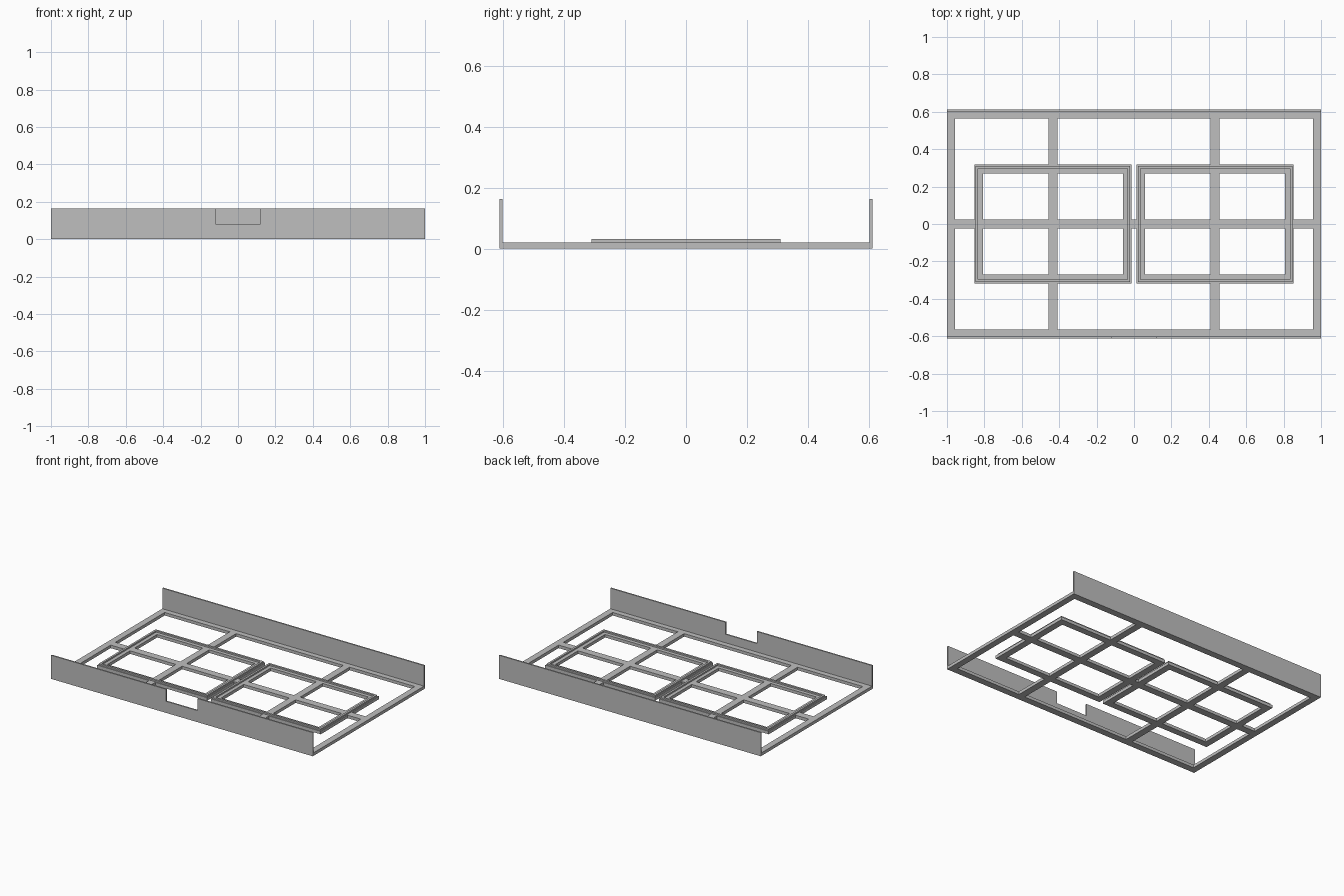
import bpy, bmesh

if "Cube" in bpy.data.objects:
    bpy.data.objects.remove(bpy.data.objects["Cube"])

grey = bpy.data.materials.new("light grey")
grey.diffuse_color = (0.52, 0.52, 0.52, 1)
grey.use_nodes = True
grey.node_tree.nodes["Principled BSDF"].inputs["Base Color"].default_value = grey.diffuse_color

FLOOR, LIP, WALL = 0.021, 0.031, 0.163   # heights
X, Y, T = 1.0, 0.612, 0.01               # half sizes, wall thickness


def cell_plate(name, rects, holes, z0, z1):
    """Solid plate from the union of rects minus holes, (x0, x1, y0, y1) each."""
    xs = sorted({v for r in rects + holes for v in r[:2]})
    ys = sorted({v for r in rects + holes for v in r[2:]})

    def inside(r, x, y):
        return r[0] < x < r[1] and r[2] < y < r[3]

    bm = bmesh.new()
    for xa, xb in zip(xs, xs[1:]):
        for ya, yb in zip(ys, ys[1:]):
            x, y = (xa + xb) / 2, (ya + yb) / 2
            if any(inside(r, x, y) for r in rects) and not any(inside(h, x, y) for h in holes):
                bm.faces.new([bm.verts.new((px, py, z0)) for px, py in
                              ((xa, ya), (xb, ya), (xb, yb), (xa, yb))])
    bmesh.ops.remove_doubles(bm, verts=bm.verts, dist=1e-5)
    ext = bmesh.ops.extrude_face_region(bm, geom=bm.faces[:], use_keep_orig=True)
    top = [v for v in ext["geom"] if isinstance(v, bmesh.types.BMVert)]
    bmesh.ops.translate(bm, verts=top, vec=(0, 0, z1 - z0))
    bmesh.ops.dissolve_limit(bm, angle_limit=0.01, verts=bm.verts, edges=bm.edges)
    finish(name, bm)


def wall(name, outline, y0, y1):
    """Upright wall from an x-z outline."""
    bm = bmesh.new()
    face = bm.faces.new([bm.verts.new((x, y0, z)) for x, z in outline])
    ext = bmesh.ops.extrude_face_region(bm, geom=[face], use_keep_orig=True)
    far = [v for v in ext["geom"] if isinstance(v, bmesh.types.BMVert)]
    bmesh.ops.translate(bm, verts=far, vec=(0, y1 - y0, 0))
    finish(name, bm)


def finish(name, bm):
    bmesh.ops.recalc_face_normals(bm, faces=bm.faces)
    mesh = bpy.data.meshes.new(name)
    bm.to_mesh(mesh)
    bm.free()
    mesh.materials.append(grey)
    bpy.context.collection.objects.link(bpy.data.objects.new(name, mesh))


def grow(r, d):
    return (r[0] - d, r[1] + d, r[2] - d, r[3] + d)


# Outer border, cross bars and the two panel rings as one lattice
yi = Y - T
panels = [(-0.854, -0.014, -0.317, 0.317), (0.014, 0.854, -0.317, 0.317)]
rects = [(-X, X, -yi, -0.565), (-X, X, 0.565, yi),
         (-X, -0.956, -yi, yi), (0.956, X, -yi, yi),
         (-X, X, -0.025, 0.025),
         (-0.458, -0.410, -yi, yi), (0.410, 0.458, -yi, yi)]
for p in panels:
    i = grow(p, -0.046)
    rects += [(p[0], i[0], p[2], p[3]), (i[1], p[1], p[2], p[3]),
              (p[0], p[1], p[2], i[2]), (p[0], p[1], i[3], p[3])]
cell_plate("base_lattice", rects, [], 0, FLOOR)

# Thin raised lips around both panels
for side, p in zip(("left", "right"), panels):
    cell_plate(side + "_panel_lip", [grow(p, -0.007)], [grow(p, -0.021)], FLOOR, LIP)

# Back wall, and front wall with a notch in its top edge
wall("back_wall", [(-X, 0), (X, 0), (X, WALL), (-X, WALL)], yi, Y)
wall("front_wall", [(-X, 0), (X, 0), (X, WALL), (0.12, WALL), (0.12, 0.08),
                    (-0.12, 0.08), (-0.12, WALL), (-X, WALL)], -Y, -yi)
